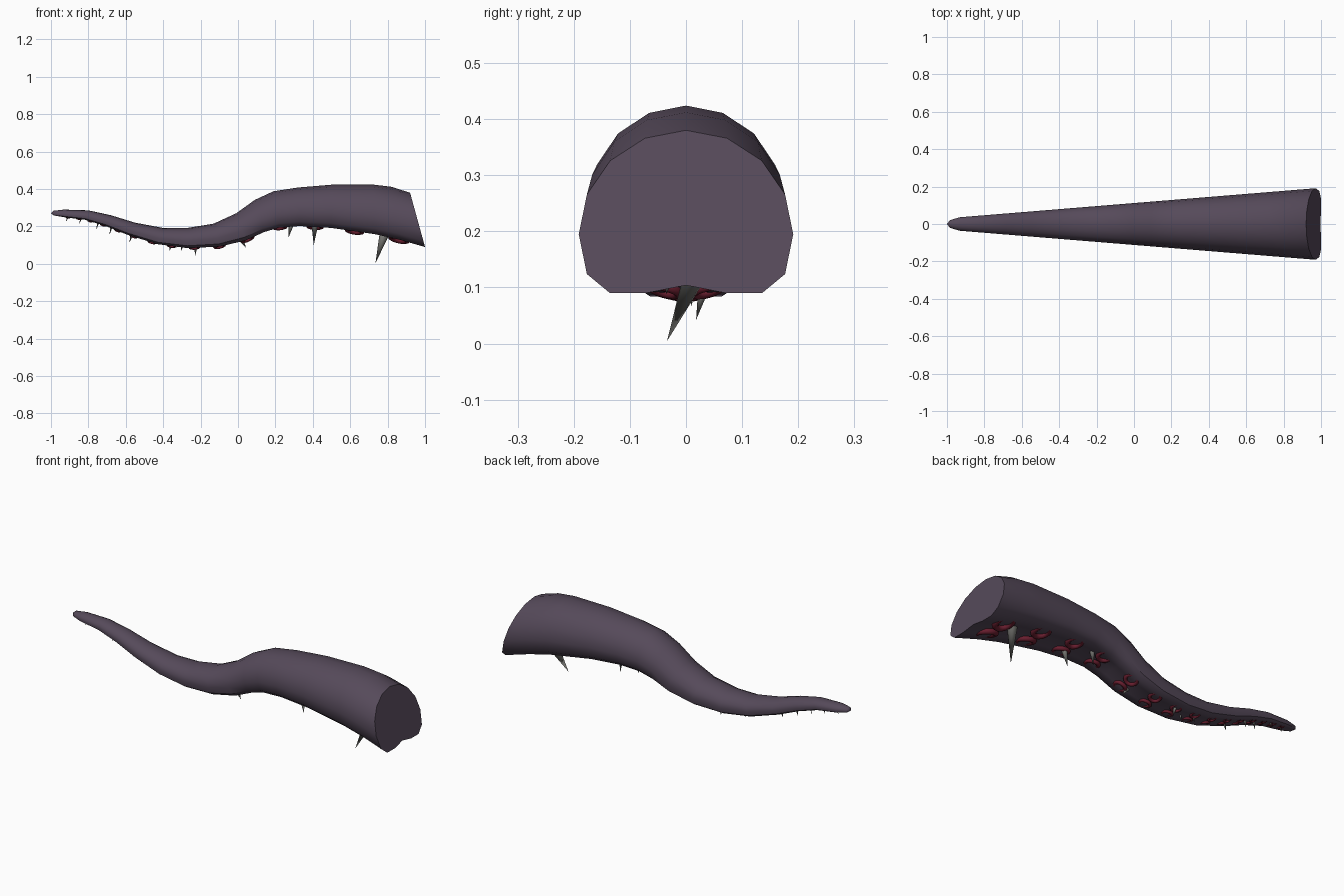
import bpy, bmesh, math
from mathutils import Vector, Matrix

if "Cube" in bpy.data.objects:
    bpy.data.objects.remove(bpy.data.objects["Cube"])


def material(name, rgb):
    m = bpy.data.materials.new(name)
    m.diffuse_color = (*rgb, 1)
    m.use_nodes = True
    m.node_tree.nodes["Principled BSDF"].inputs["Base Color"].default_value = m.diffuse_color
    return m


SKIN = material("dusky purple", (0.092, 0.068, 0.102))
RED = material("sucker red", (0.14, 0.013, 0.028))
GREY = material("thorn grey", (0.2, 0.2, 0.185))

# Back and belly of each ring: top x, top z, bottom x, bottom z
RINGS = [(-.985, .284, -.985, .259), (-.93, .290, -.935, .250), (-.80, .286, -.82, .236),
         (-.68, .260, -.71, .203), (-.55, .220, -.59, .155), (-.40, .192, -.43, .105),
         (-.27, .192, -.27, .084), (-.13, .215, -.10, .092), (-.01, .270, .04, .125),
         (.09, .342, .14, .170), (.19, .388, .22, .194), (.32, .408, .33, .202),
         (.50, .423, .50, .192), (.72, .424, .735, .158), (.82, .412, .86, .130),
         (.92, .380, 1.0, .090)]
BELLY = 0.565    # belly depth below the ring centre, in radii


def half_width(x):
    return 0.112 + 0.0815 * x if x > -.95 else 0.02


def finish(name, bm, mat, angle):
    bmesh.ops.recalc_face_normals(bm, faces=bm.faces[:])
    mesh = bpy.data.meshes.new(name)
    bm.to_mesh(mesh)
    bm.free()
    mesh.materials.append(mat)
    ob = bpy.data.objects.new(name, mesh)
    bpy.context.collection.objects.link(ob)
    bpy.ops.object.select_all(action='DESELECT')
    bpy.context.view_layer.objects.active = ob
    ob.select_set(True)
    bpy.ops.object.shade_smooth_by_angle(angle=math.radians(angle))
    return ob


# Cross-section: sixteen-sided round back with a flattened, grooved belly
section = [(math.cos(math.radians(a * 22.5)), math.sin(math.radians(a * 22.5)))
           for a in range(-1, 10)]
section += [(-.71, -BELLY), (-.37, -BELLY), (0, -.49), (.37, -BELLY), (.71, -BELLY)]

# Tentacle body
bm = bmesh.new()
loops = []
for tx, tz, bx, bz in RINGS:
    top, bot = Vector((tx, 0, tz)), Vector((bx, 0, bz))
    up = (top - bot) / (1 + BELLY)
    centre = bot + up * BELLY
    w = half_width(centre.x)
    loops.append([bm.verts.new(centre + up * v + Vector((0, u * w, 0))) for u, v in section])
n = len(section)
for a, b in zip(loops, loops[1:]):
    for i in range(n):
        bm.faces.new((a[i], a[(i + 1) % n], b[(i + 1) % n], b[i]))
tip = bm.verts.new((-1, 0, .27))
for i in range(n):
    bm.faces.new((tip, loops[0][i], loops[0][(i + 1) % n]))
bm.faces.new(loops[-1])
finish("tentacle_body", bm, SKIN, 40)


def belly(x):
    """Belly point at x and the direction pointing into the body."""
    for p, q in zip(RINGS, RINGS[1:]):
        if x <= q[2]:
            t = (x - p[2]) / (q[2] - p[2])
            tan = Vector((q[2] - p[2], 0, q[3] - p[3])).normalized()
            return Vector((x, 0, p[3] + t * (q[3] - p[3]))), Vector((-tan.z, 0, tan.x))


def add_ring(bm, place, major, minor, seg=16, sides=8):
    grid = []
    for i in range(seg):
        a = 2 * math.pi * i / seg
        ring = []
        for j in range(sides):
            b = 2 * math.pi * j / sides
            r = major + minor * math.cos(b)
            ring.append(bm.verts.new(place @ Vector((r * math.cos(a), r * math.sin(a),
                                                     minor * math.sin(b)))))
        grid.append(ring)
    for i in range(seg):
        for j in range(sides):
            k, m = (i + 1) % seg, (j + 1) % sides
            bm.faces.new((grid[i][j], grid[k][j], grid[k][m], grid[i][m]))


# Two rows of suckers, shrinking towards the tip and tilted into the groove
for name, side in (("suckers_front", -1), ("suckers_back", 1)):
    bm = bmesh.new()
    x = 0.86
    while x > -0.95:
        w = half_width(x)
        p, up = belly(x)
        p = p + Vector((0, side * .36 * w, 0)) + up * .03 * w
        xaxis = Vector((0, 1, 0)).cross(up)
        frame = Matrix((xaxis, Vector((0, 1, 0)), up)).transposed().to_4x4()
        tilt = Matrix.Rotation(math.radians(side * 14), 4, 'X')
        add_ring(bm, Matrix.Translation(p) @ frame @ tilt, .25 * w, .085 * w)
        x -= 1.3 * w
    finish(name, bm, RED, 60)

# Thorns: base x, base y, base radius, then tip x, y, z
THORNS = [(.78, .035, .028, .735, -.034, .004), (.41, -.03, .018, .405, -.01, .10),
          (.285, .03, .013, .27, .02, .14), (.02, -.03, .013, .042, -.035, .088),
          (-.23, .03, .009, -.225, .018, .042), (-.30, -.015, .006, -.305, -.015, .068),
          (-.36, .01, .007, -.367, .01, .066), (-.57, -.012, .008, -.58, -.012, .113),
          (-.68, .01, .007, -.686, .01, .158), (-.75, -.008, .005, -.757, -.008, .182),
          (-.84, .008, .005, -.848, .008, .213), (-.91, -.005, .005, -.92, -.005, .226)]
bm = bmesh.new()
for bx, by, r, tx, ty, tz in THORNS:
    p, up = belly(bx)
    base = p + Vector((0, by, 0)) + up * r * .7
    end = Vector((tx, ty, tz))
    axis = end - base
    place = Matrix.Translation((base + end) / 2) @ axis.to_track_quat('Z', 'Y').to_matrix().to_4x4()
    bmesh.ops.create_cone(bm, cap_ends=True, segments=10, radius1=r, radius2=0,
                          depth=axis.length, matrix=place)
finish("thorns", bm, GREY, 50)
